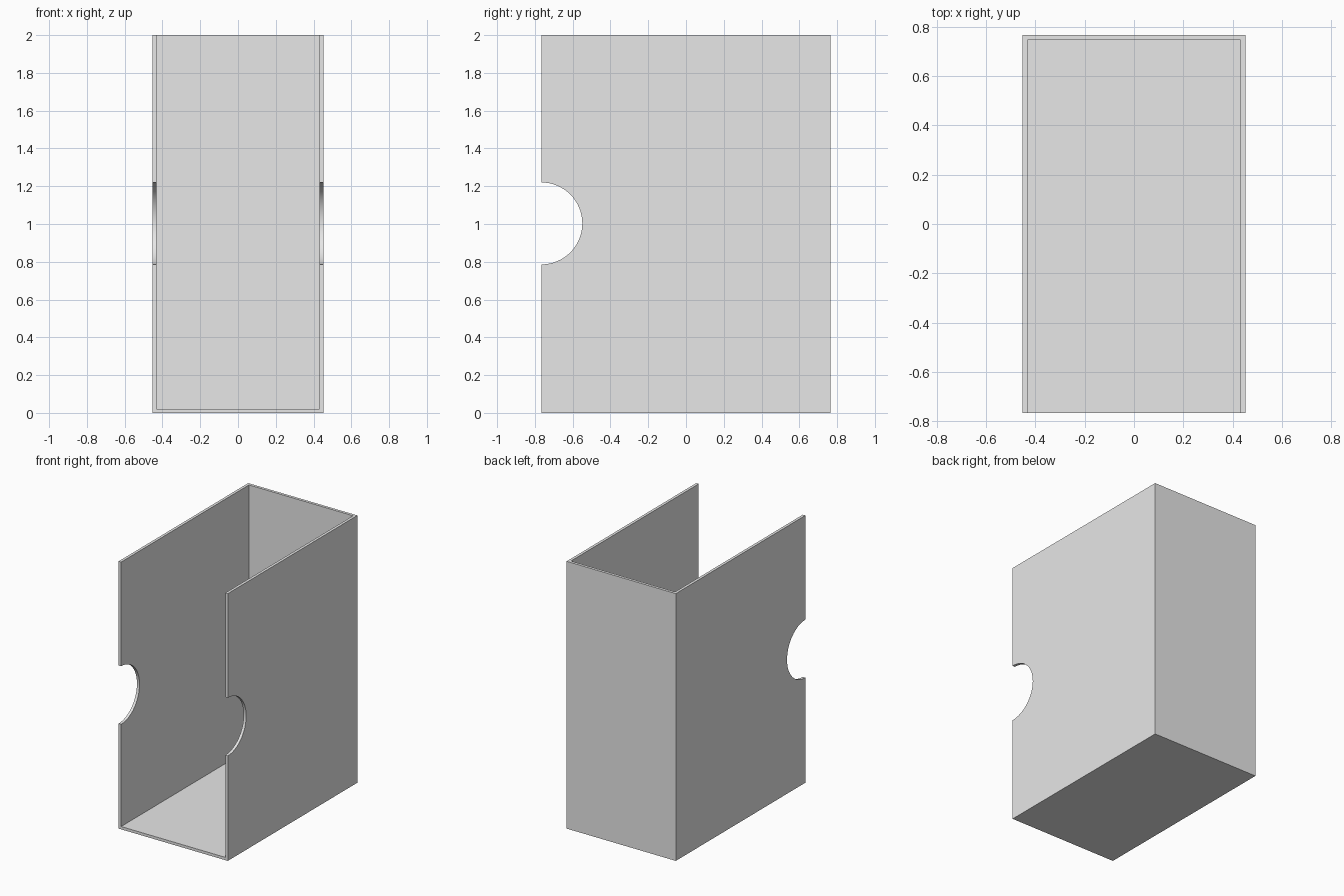
import bpy
import bmesh
from math import sin, cos, pi, radians

if "Cube" in bpy.data.objects:
    bpy.data.objects.remove(bpy.data.objects["Cube"], do_unlink=True)

HALF_W, HALF_D, HEIGHT = 0.452, 0.766, 2.0
WALL = 0.021
NOTCH_R, NOTCH_Z = 0.217, 1.003
STEPS = 32

# Plain grey card
grey = bpy.data.materials.new("plain grey")
grey.use_nodes = True
colour = (0.8, 0.8, 0.8, 1)
grey.diffuse_color = colour
grey.node_tree.nodes["Principled BSDF"].inputs["Base Color"].default_value = colour

# Side profile (y, z): corners plus a half-round thumb notch in the front edge
corners = [(-HALF_D, 0), (HALF_D, 0), (HALF_D, HEIGHT), (-HALF_D, HEIGHT)]
notch = []
for i in range(STEPS + 1):
    a = pi / 2 - pi * i / STEPS
    notch.append((-HALF_D + NOTCH_R * cos(a), NOTCH_Z + NOTCH_R * sin(a)))
profile = corners + notch

# Open shell: two notched sides, floor and back; no front or top
bm = bmesh.new()
left, right = [[bm.verts.new((x, y, z)) for y, z in profile]
               for x in (HALF_W, -HALF_W)]
bm.faces.new(left)
bm.faces.new(right[::-1])
for i in (0, 1):
    bm.faces.new((left[i + 1], left[i], right[i], right[i + 1]))
mesh = bpy.data.meshes.new("slipcase")
bm.to_mesh(mesh)
bm.free()

case = bpy.data.objects.new("slipcase", mesh)
bpy.context.collection.objects.link(case)
mesh.materials.append(grey)

# Thicken inwards to even walls
shell = case.modifiers.new("walls", 'SOLIDIFY')
shell.thickness = WALL
shell.offset = -1
shell.use_even_offset = True

bpy.ops.object.select_all(action='DESELECT')
case.select_set(True)
bpy.context.view_layer.objects.active = case
bpy.ops.object.modifier_apply(modifier=shell.name)
bpy.ops.object.shade_smooth_by_angle(angle=radians(30))
